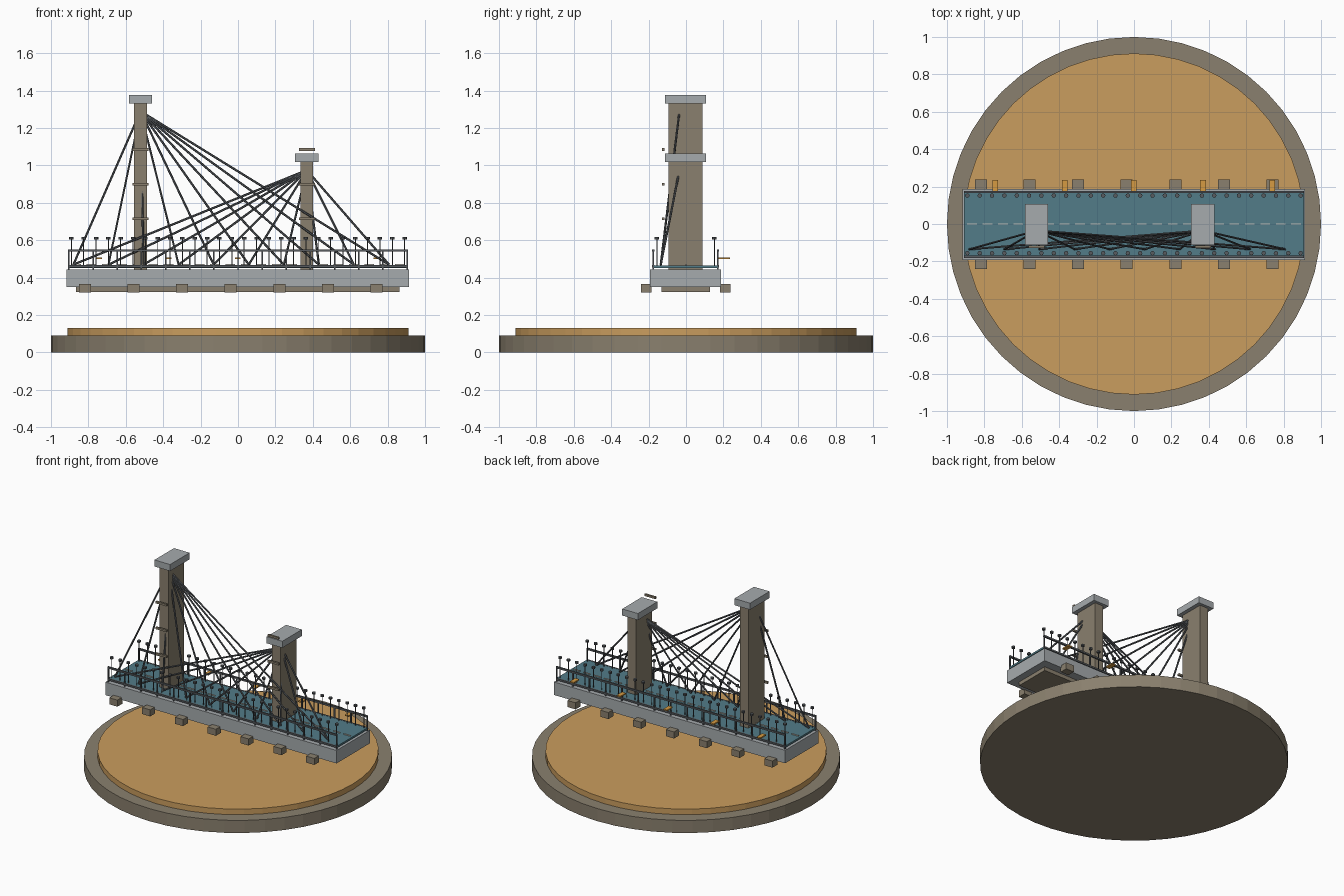
import bpy
from mathutils import Vector

if "Cube" in bpy.data.objects:
    bpy.data.objects.remove(bpy.data.objects["Cube"])


def material(name, rgb):
    """Flat material from 0-255 sRGB values."""
    m = bpy.data.materials.new(name)
    lin = [((c / 255 + 0.055) / 1.055) ** 2.4 for c in rgb]
    m.diffuse_color = (*lin, 1)
    m.use_nodes = True
    m.node_tree.nodes["Principled BSDF"].inputs["Base Color"].default_value = m.diffuse_color
    return m


STONE = material("brown_stone", (138, 128, 110))
SAND = material("sand", (202, 157, 94))
TEAL = material("teal_road", (82, 124, 136))
CONCRETE = material("pale_concrete", (166, 171, 174))
STEEL = material("dark_steel", (88, 92, 96))
AMBER = material("amber", (214, 155, 66))
PAINT = material("road_paint", (200, 198, 190))


def finish(name, mat):
    ob = bpy.context.object
    ob.name = name
    ob.data.materials.append(mat)
    return ob


def box(name, mat, x, y, z):
    """Box from (min, max) ranges."""
    lo, hi = Vector((x[0], y[0], z[0])), Vector((x[1], y[1], z[1]))
    bpy.ops.mesh.primitive_cube_add(size=1, location=(lo + hi) / 2)
    ob = finish(name, mat)
    ob.scale = hi - lo
    return ob


def disc(name, mat, r, z0, z1, x=0, y=0, sides=48):
    bpy.ops.mesh.primitive_cylinder_add(vertices=sides, radius=r, depth=z1 - z0,
                                        location=(x, y, (z0 + z1) / 2))
    return finish(name, mat)


def rod(name, mat, a, b, r, sides=6):
    a, b = Vector(a), Vector(b)
    d = b - a
    bpy.ops.mesh.primitive_cylinder_add(vertices=sides, radius=r, depth=d.length,
                                        location=(a + b) / 2,
                                        rotation=d.to_track_quat('Z', 'Y').to_euler())
    return finish(name, mat)


def around(c, half):
    return (c - half, c + half)


# Round plinth with a sand bed
disc("plinth", STONE, 1.0, 0, 0.09)
disc("sand_bed", SAND, 0.912, 0.09, 0.13)

# Deck, girder and road surface
box("deck", CONCRETE, (-0.917, 0.915), (-0.192, 0.188), (0.35, 0.443))
box("girder", STONE, (-0.865, 0.863), (-0.131, 0.127), (0.323, 0.35))
box("road", TEAL, (-0.908, 0.908), (-0.172, 0.168), (0.453, 0.466))

# Support blocks along both sides
for i in range(7):
    for y in (-0.213, 0.209):
        box("support_block", STONE, around(-0.819 + 0.26 * i, 0.032),
            around(y, 0.028), (0.32, 0.367))

# Centre line dashes
for i in range(22):
    box("lane_dash", PAINT, around(-0.866 + 0.0825 * i, 0.026),
        around(0, 0.004), (0.466, 0.472))

# Towers with caps, bars on the front and a fan of cables
for x, top, anchor in ((-0.521, 1.33, 1.29), (0.368, 1.018, 0.975)):
    box("tower", STONE, around(x, 0.034), (-0.093, 0.087), (0.443, top))
    box("tower_cap", CONCRETE, around(x, 0.062), (-0.113, 0.108), (top, top + 0.047))
    for z in (0.715, 0.9, 1.085):
        box("tower_bar", STONE, around(x, 0.043), around(-0.122, 0.007), around(z, 0.007))
    for i in range(10):
        rod("cable", STEEL, (x, -0.035, anchor), (-0.88 + 0.1875 * i, -0.135, 0.47), 0.006)

# Railings and lamps on both edges
for side in (-1, 1):
    y = side * 0.173 - 0.002
    box("top_rail", STEEL, around(0, 0.908), around(y, 0.006), around(0.545, 0.006))
    box("bottom_rail", STEEL, around(0, 0.908), around(y, 0.006), around(0.461, 0.006))
    for i in range(15):
        box("rail_post", STEEL, around(-0.904 + 1.808 * i / 14, 0.004),
            around(y, 0.004), (0.443, 0.545))
    for i in range(28):
        lx, ly = -0.891 + 0.066 * i, side * 0.154 - 0.002
        rod("lamp_pole", STEEL, (lx, ly, 0.46), (lx, ly, 0.608), 0.003)
        disc("lamp_head", STEEL, 0.012, 0.604, 0.617, lx, ly, 8)

# Amber marker plates on the back edge
for i in range(5):
    box("marker_plate", AMBER, around(-0.741 + 0.37 * i, 0.015),
        (0.175, 0.236), (0.5, 0.509))
